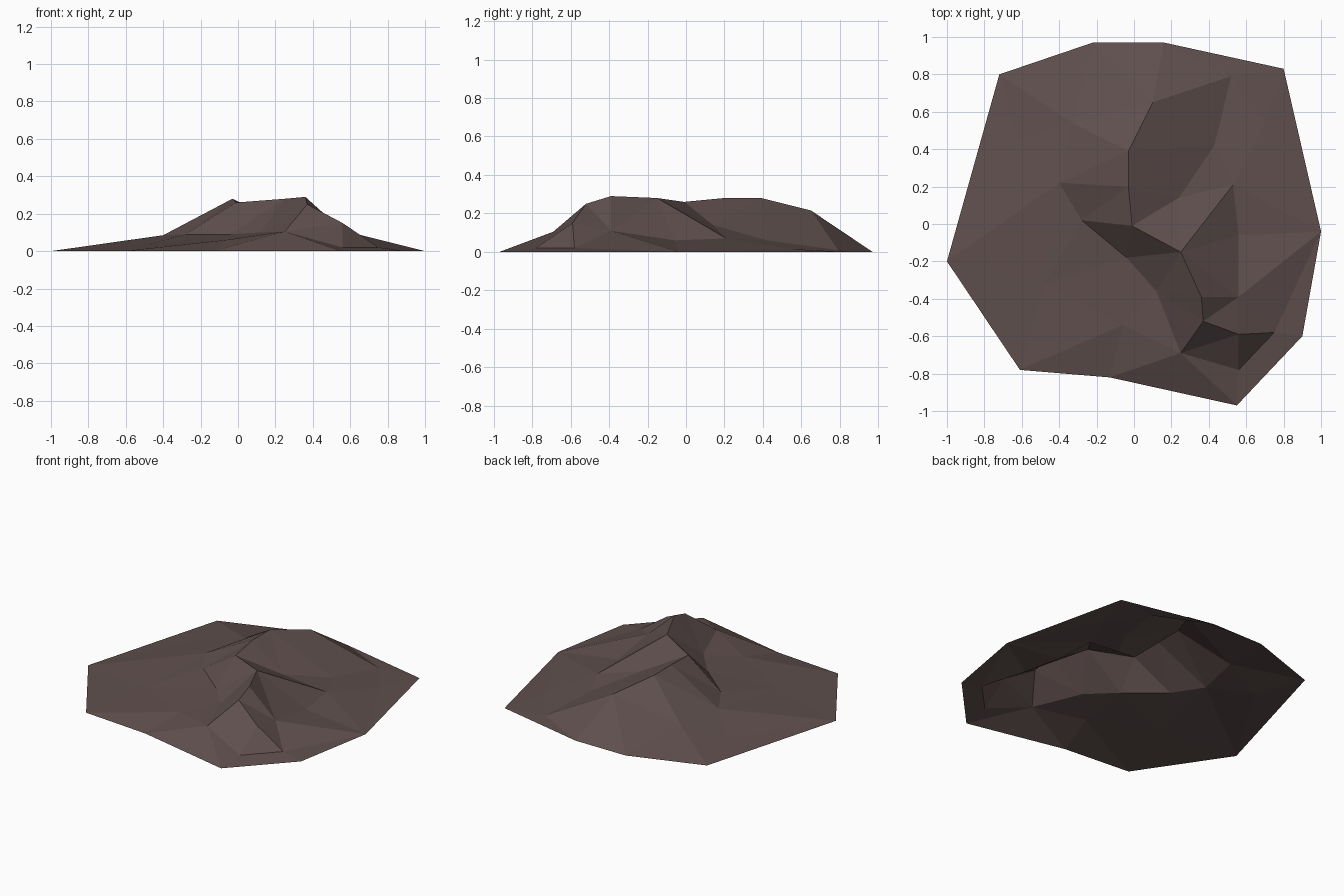
import bpy, bmesh
from mathutils import Vector, geometry

if "Cube" in bpy.data.objects:
    bpy.data.objects.remove(bpy.data.objects["Cube"])

# One flat colour
rock = bpy.data.materials.new("brown rock")
rock.diffuse_color = (0.115, 0.079, 0.075, 1)
rock.use_nodes = True
rock.node_tree.nodes["Principled BSDF"].inputs["Base Color"].default_value = rock.diffuse_color

# Foot of the hill, on the ground, counter-clockwise
rim = [(-.22, .97), (-.72, .80), (-1, -.20), (-.61, -.78), (-.13, -.82),
       (.55, -.97), (.90, -.60), (1, -.04), (.80, .83), (.16, .97)]

# Crest running from back to front
crest = [(.10, .65, .215), (-.03, .39, .28), (-.03, .20, .28), (-.01, -.01, .26),
         (.25, -.15, .28), (.36, -.39, .29), (.37, -.52, .25), (.25, -.69, .105)]

# Gully on the left side, foot slopes and spur on the right side
gully = [(-.28, .02, .09), (-.04, -.18, .09), (.12, -.36, .10)]
spur = [(.53, .21, .07), (.56, -.06, .06), (.56, -.39, .11), (.56, -.59, .15),
        (.75, -.58, .02), (.56, -.78, .02), (.24, .14, .14), (.43, .42, .06),
        (.52, .79, .01), (.70, .54, .015)]
slope = [(-.40, .22, .085), (-.33, .54, .085), (-.62, .44, .03),
         (-.48, -.32, .035), (-.06, -.54, .06)]

pts = [(x, y, 0) for x, y in rim] + crest + gully + spur + slope
n = len(rim)
C, G, S, L = n, n + 8, n + 11, n + 21

# Creases the triangulation must follow
chains = [list(range(n)) + [0],
          [n - 1] + list(range(C, C + 8)),
          [C + 3, G, G + 1, C + 4, S, S + 6, C + 3],
          [C + 4, G + 2, C + 7], [G + 1, G + 2],
          [C + 4, S + 1], [C + 4, S + 2], [C + 5, S + 2, S + 3],
          [C + 6, S + 3, S + 4, S + 5, C + 7], [S + 3, S + 5],
          [C, S + 8, S + 7, S + 6], [n - 1, S + 8], [G, L, C + 2],
          [S, S + 1, S + 2]]
edges = [e for c in chains for e in zip(c, c[1:])]
v2, _, faces, orig, _, _ = geometry.delaunay_2d_cdt(
    [Vector(p[:2]) for p in pts], edges, [list(range(n))], 1, 1e-5)

# Open-bottomed faceted shell
bm = bmesh.new()
verts = []
for v, o in zip(v2, orig):
    z = pts[o[0]][2] if o else .1
    verts.append(bm.verts.new((v.x, v.y, z)))
for f in faces:
    bm.faces.new([verts[i] for i in f])
bm.normal_update()
for f in bm.faces:
    if f.normal.z < 0:
        f.normal_flip()
mesh = bpy.data.meshes.new("rock_mound")
bm.to_mesh(mesh)
bm.free()
mesh.materials.append(rock)
bpy.context.collection.objects.link(bpy.data.objects.new("rock_mound", mesh))
